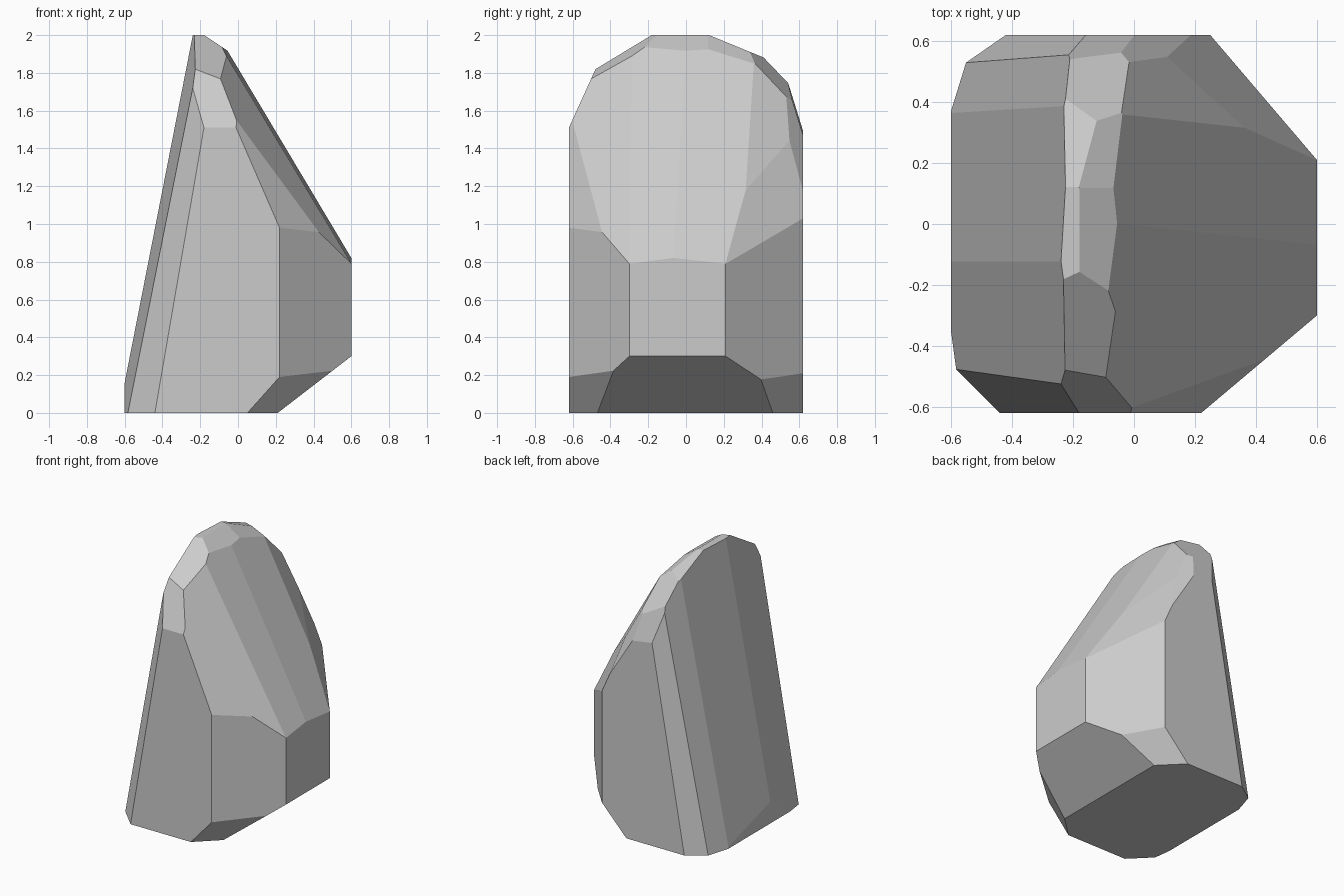
import bpy
import bmesh
from mathutils import Vector

default_cube = bpy.data.objects.get("Cube")
if default_cube:
    bpy.data.objects.remove(default_cube, do_unlink=True)


def make_material(name, color):
    material = bpy.data.materials.new(name)
    material.diffuse_color = color
    material.use_nodes = True
    shader = material.node_tree.nodes["Principled BSDF"]
    shader.inputs["Base Color"].default_value = color
    shader.inputs["Roughness"].default_value = 0.9
    return material


def chisel(bm, point, outward):
    """Slice away everything on the outward side and cap the cut."""
    cut = bmesh.ops.bisect_plane(
        bm, geom=bm.verts[:] + bm.edges[:] + bm.faces[:], dist=0.0001,
        plane_co=point, plane_no=outward.normalized(), clear_outer=True)
    rim = [e for e in cut["geom_cut"]
           if isinstance(e, bmesh.types.BMEdge) and e.is_boundary]
    if len(rim) > 2:
        bmesh.ops.contextual_create(bm, geom=rim)


# Each roof and underside cut is a height with its slope along x and y
def cut_above(bm, height, slope_x, slope_y):
    chisel(bm, Vector((0, 0, height)), Vector((-slope_x, -slope_y, 1)))


def cut_below(bm, height, slope_x, slope_y):
    chisel(bm, Vector((0, 0, height)), Vector((slope_x, slope_y, -1)))


# Each flank cut is an x offset with its slope along y and z
def cut_flank(bm, offset, slope_y, slope_z):
    chisel(bm, Vector((offset, 0, 0)), Vector((-1, slope_y, slope_z)))


# Upright block extruded from the plan outline
plan = [(-.6, -.62), (.22, -.62), (.6, -.3), (.6, .21), (.25, .62), (-.6, .62)]
bm = bmesh.new()
base = bm.faces.new([bm.verts.new((x, y, 0)) for x, y in plan])
top = bmesh.ops.extrude_face_region(bm, geom=[base], use_keep_orig=True)
bmesh.ops.translate(bm, vec=(0, 0, 2),
                    verts=[v for v in top["geom"] if isinstance(v, bmesh.types.BMVert)])
bmesh.ops.recalc_face_normals(bm, faces=bm.faces[:])

# Steep left flank with its front and back chamfers
for cut in [(-.624, .06, .196), (-.648, -.136, .196), (-.715, .31, .193),
            (-1.06, -1, .172), (-1.313, 1.44, .176)]:
    cut_flank(bm, *cut)

# Long slope down the right side
for cut in [(1.825, -1.66, .13), (1.824, -1.685, -.107), (2.07, -1.76, -.8),
            (2.404, -2.23, -1.317), (2.018, -1.647, .8), (3.098, -2.3, 2.6)]:
    cut_above(bm, *cut)

# Worn facets around the peak: crest, back shoulder, front shoulder
for cut in [(1.88, -.67, 0), (1.907, -.67, -.23), (2.05, 0, -.41),
            (2.198, -.42, -1), (3.39, -.15, -3.1), (2.71, -1.6, -2),
            (2.044, -.28, .6), (2.874, 0, 2.2)]:
    cut_above(bm, *cut)

# Undercut below the right side
for cut in [(-.162, .77, 0), (-.794, 1.12, -1.19), (-.704, 1.056, 1.048)]:
    cut_below(bm, *cut)

bmesh.ops.recalc_face_normals(bm, faces=bm.faces[:])
mesh = bpy.data.meshes.new("rock")
bm.to_mesh(mesh)
bm.free()
mesh.materials.append(make_material("stone grey", (.6, .6, .6, 1)))
rock = bpy.data.objects.new("rock", mesh)
bpy.context.collection.objects.link(rock)
